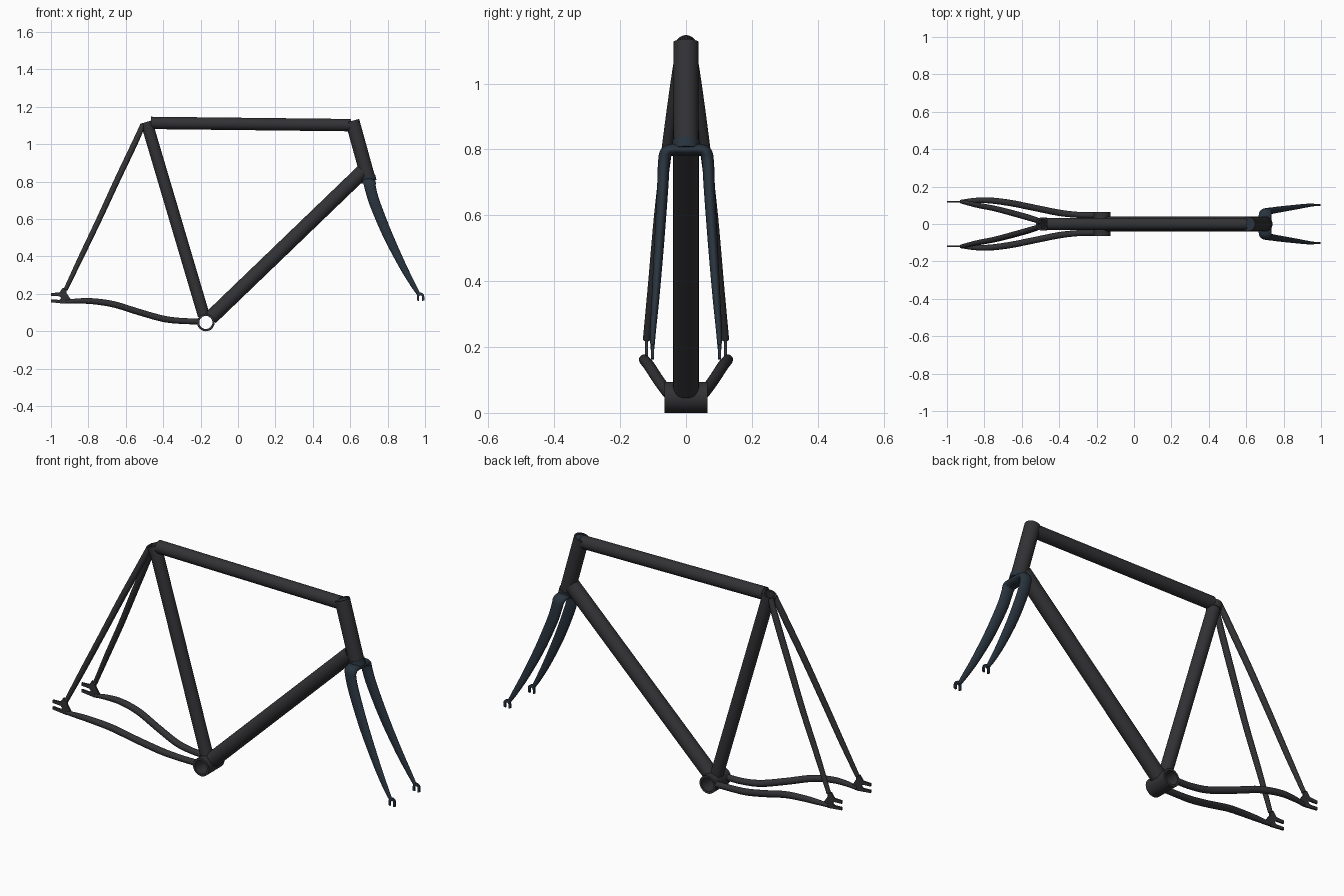
import bpy, bmesh, math
from mathutils import Vector

if "Cube" in bpy.data.objects:
    bpy.data.objects.remove(bpy.data.objects["Cube"])


def material(name, rgb):
    m = bpy.data.materials.new(name)
    m.diffuse_color = (*rgb, 1)
    m.use_nodes = True
    m.node_tree.nodes["Principled BSDF"].inputs["Base Color"].default_value = m.diffuse_color
    return m


DARK = material("dark_paint", (0.032, 0.032, 0.036))
BLUE = material("blue_black_paint", (0.022, 0.034, 0.048))


def finish(name, bm, mat, mirror=False):
    bmesh.ops.recalc_face_normals(bm, faces=bm.faces)
    me = bpy.data.meshes.new(name)
    bm.to_mesh(me)
    bm.free()
    me.materials.append(mat)
    ob = bpy.data.objects.new(name, me)
    bpy.context.collection.objects.link(ob)
    bpy.ops.object.select_all(action='DESELECT')
    bpy.context.view_layer.objects.active = ob
    ob.select_set(True)
    bpy.ops.object.shade_smooth_by_angle(angle=math.radians(40))
    if mirror:
        mod = ob.modifiers.new("mirror", 'MIRROR')
        mod.use_axis = (False, True, False)
        mod.use_mirror_merge = False
    return ob


def smooth_path(rows, steps=6):
    """Catmull-Rom through rows of x, y, z, radius a, radius b."""
    p = [Vector(r) for r in rows]
    p = [2 * p[0] - p[1]] + p + [2 * p[-1] - p[-2]]
    out = []
    for i in range(1, len(p) - 2):
        a, b, c, d = p[i - 1:i + 3]
        for k in range(steps):
            t = k / steps
            out.append(0.5 * (2 * b + (c - a) * t + (2 * a - 5 * b + 4 * c - d) * t * t
                              + (3 * b - a - 3 * c + d) * t ** 3))
    return out + [p[-2]]


def sweep(name, rows, mat, ref=(0, 1, 0), sides=32, caps=True, mirror=False, closed=False):
    """Elliptical tube: radius a lies along ref, radius b across it."""
    bm = bmesh.new()
    pos = [Vector(r[:3]) for r in rows]
    n = len(rows)
    if closed:
        axis = (pos[1] - pos[0]).normalized()
    rings = []
    for i, r in enumerate(rows):
        t = axis if closed else (pos[min(i + 1, n - 1)] - pos[max(i - 1, 0)]).normalized()
        u = Vector(ref)
        u = (u - t * u.dot(t)).normalized()
        v = t.cross(u)
        rings.append([bm.verts.new(pos[i] + u * r[3] * math.cos(w) + v * r[4] * math.sin(w))
                      for w in (2 * math.pi * k / sides for k in range(sides))])
    for i in range(n if closed else n - 1):
        a, b = rings[i], rings[(i + 1) % n]
        for k in range(sides):
            j = (k + 1) % sides
            bm.faces.new((a[k], a[j], b[j], b[k]))
    if caps and not closed:
        bm.faces.new(rings[0])
        bm.faces.new(rings[-1])
    return finish(name, bm, mat, mirror)


def tube(name, a, b, r, mat, caps=True):
    return sweep(name, [(*a, r, r), (*b, r, r)], mat, caps=caps)


def pipe(name, a, b, r, inner, mat, ref=(0, 1, 0)):
    return sweep(name, [(*a, r, r), (*b, r, r), (*b, inner, inner), (*a, inner, inner)],
                 mat, ref=ref, closed=True)


def plate(name, outline, y, thick, mat):
    bm = bmesh.new()
    f = bm.faces.new([bm.verts.new((x, y - thick / 2, z)) for x, z in outline])
    ext = bmesh.ops.extrude_face_region(bm, geom=[f], use_keep_orig=True)
    bmesh.ops.translate(bm, vec=(0, thick, 0),
                        verts=[e for e in ext['geom'] if isinstance(e, bmesh.types.BMVert)])
    return finish(name, bm, mat, True)


# bottom bracket and main triangle
bb = Vector((-0.172, 0, 0.047))
seat_top = Vector((-0.489, 0, 1.117))
head_top, head_low = Vector((0.611, 0, 1.125)), Vector((0.695, 0, 0.822))
down_top = Vector((0.668, 0, 0.855))
pipe("bottom_bracket_shell", bb + Vector((0, -0.065, 0)), bb + Vector((0, 0.065, 0)),
     0.047, 0.035, DARK, ref=(1, 0, 0))
sd = (seat_top - bb).normalized()
pipe("seat_tube", bb + sd * 0.04, seat_top, 0.032, 0.026, DARK)
pipe("seat_collar", seat_top - sd * 0.035, seat_top + sd * 0.002, 0.036, 0.027, DARK)
tube("down_tube", bb + (down_top - bb).normalized() * 0.037, down_top, 0.039, DARK, caps=False)
tube("top_tube", (-0.465, 0, 1.114), (0.605, 0, 1.102), 0.033, DARK, caps=False)
pipe("head_tube", head_top, head_low, 0.038, 0.030, DARK)

# seat stays
stay = [(-0.508, 0.016, 1.105, 0.014, 0.014), (-0.55, 0.030, 1.01, 0.016, 0.016),
        (-0.645, 0.057, 0.81, 0.016, 0.016), (-0.742, 0.082, 0.60, 0.015, 0.015),
        (-0.84, 0.101, 0.395, 0.014, 0.014), (-0.922, 0.120, 0.222, 0.011, 0.011)]
sweep("seat_stays", smooth_path(stay), DARK, sides=20, mirror=True)

# chain stays
chain = [(-0.208, 0.047, 0.053, 0.016, 0.016), (-0.30, 0.049, 0.055, 0.016, 0.016),
         (-0.40, 0.060, 0.067, 0.017, 0.017), (-0.53, 0.086, 0.103, 0.017, 0.017),
         (-0.66, 0.112, 0.143, 0.017, 0.017), (-0.77, 0.126, 0.160, 0.016, 0.016),
         (-0.85, 0.126, 0.162, 0.014, 0.014), (-0.92, 0.120, 0.158, 0.010, 0.010)]
sweep("chain_stays", smooth_path(chain), DARK, sides=20, mirror=True)

# rear dropouts with rearward slots
plate("rear_dropouts", [(-1, 0.205), (-0.955, 0.207), (-0.938, 0.232), (-0.915, 0.232),
                        (-0.917, 0.205), (-0.895, 0.172), (-0.897, 0.15), (-0.925, 0.147),
                        (-1, 0.155), (-1, 0.170), (-0.955, 0.168), (-0.945, 0.177),
                        (-0.955, 0.187), (-1, 0.189)], 0.120, 0.008, DARK)

# fork: crown and both blades as one tapered sweep
half = [(0.700, 0.0, 0.799, 0.036, 0.018), (0.701, 0.040, 0.799, 0.035, 0.018),
        (0.704, 0.060, 0.790, 0.033, 0.019), (0.709, 0.067, 0.760, 0.030, 0.018),
        (0.733, 0.071, 0.680, 0.029, 0.017), (0.798, 0.081, 0.520, 0.026, 0.015),
        (0.876, 0.092, 0.358, 0.020, 0.012), (0.935, 0.100, 0.250, 0.014, 0.009),
        (0.968, 0.102, 0.195, 0.009, 0.006)]
full = [(x, -y, z, a, b) for x, y, z, a, b in half[:0:-1]] + half
sweep("fork", smooth_path(full), BLUE, ref=(1, 0, 0), sides=24)
tube("fork_crown_race", (0.693, 0, 0.828), (0.701, 0, 0.799), 0.041, BLUE)
axis = (head_low - head_top).normalized()
tube("steerer", head_top + axis * 0.006, head_low + axis * 0.01, 0.0305, BLUE)

# fork dropouts: downward-open hooks
arc = [math.pi * k / 8 for k in range(9)]
hook = [(0.976 + 0.020 * math.cos(w), 0.185 + 0.022 * math.sin(w)) for w in arc]
hook += [(0.956, 0.165), (0.967, 0.162)]
hook += [(0.976 + 0.009 * math.cos(w), 0.183 + 0.009 * math.sin(w)) for w in arc[::-1]]
hook += [(0.985, 0.162), (0.996, 0.165)]
plate("fork_dropouts", hook, 0.102, 0.009, BLUE)
